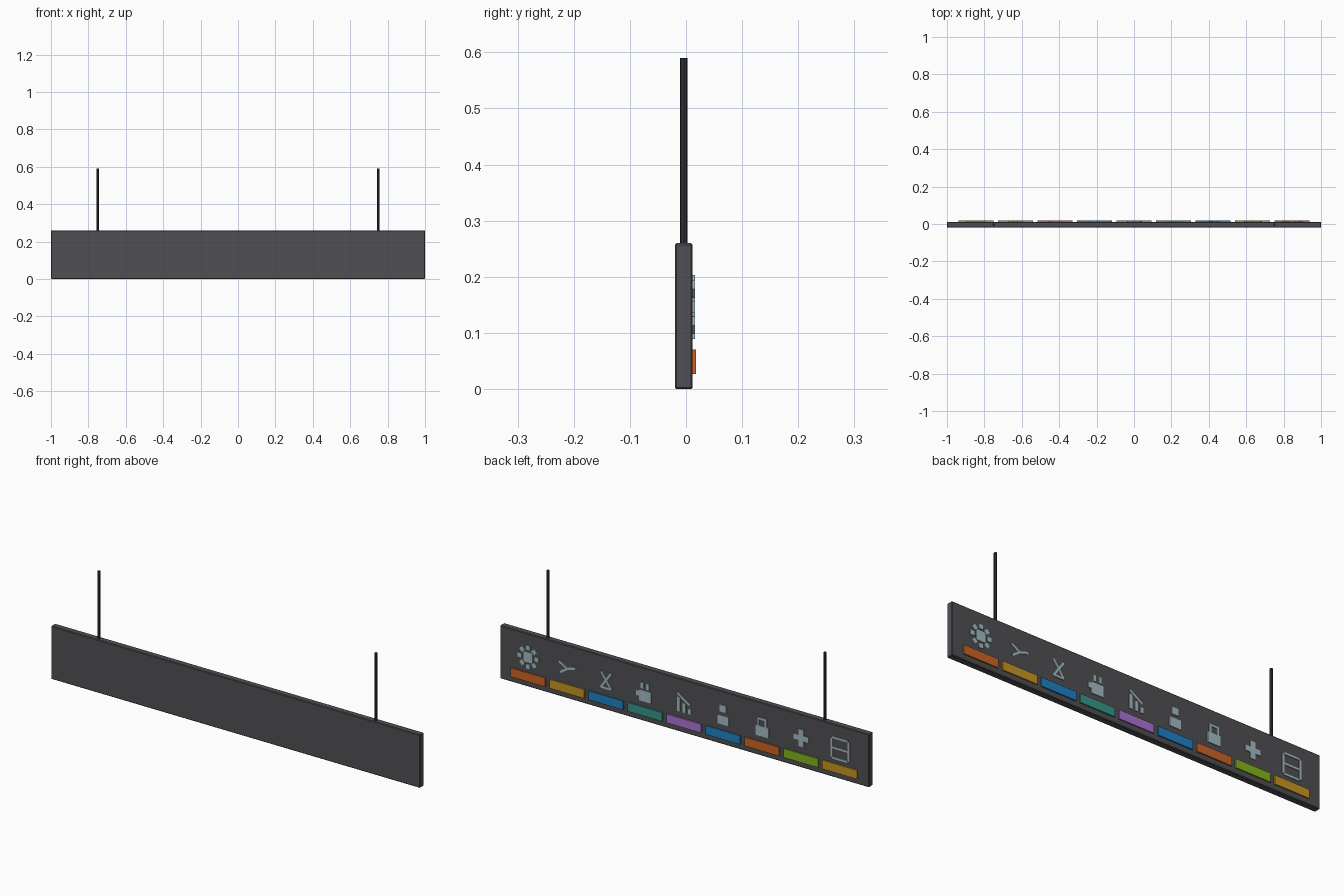
import bpy, bmesh, math
from mathutils import Matrix, Vector

if "Cube" in bpy.data.objects:
    bpy.data.objects.remove(bpy.data.objects["Cube"])


def mat(name, r, g, b):
    """Flat material from 0-255 sRGB values, stored as linear."""
    m = bpy.data.materials.new(name)
    lin = [(c / 255 / 12.92) if c < 10 else ((c / 255 + 0.055) / 1.055) ** 2.4 for c in (r, g, b)]
    m.diffuse_color = (*lin, 1)
    m.use_nodes = True
    m.node_tree.nodes["Principled BSDF"].inputs["Base Color"].default_value = m.diffuse_color
    return m


BOARD = mat("charcoal", 80, 79, 84)
ROD = mat("dark_metal", 52, 51, 54)
ICON = mat("pale_grey_blue", 162, 188, 194)
ORANGE = mat("orange", 205, 100, 36)
YELLOW = mat("mustard", 198, 150, 36)
BLUE = mat("blue", 30, 130, 195)
TEAL = mat("teal", 55, 150, 138)
PURPLE = mat("purple", 172, 115, 212)
GREEN = mat("green", 130, 182, 28)

FACE_Y = 0.012    # back face of the board, carrying the icons
ICON_Y = 0.016
BAR_Y = 0.018


def finish(name, bm, material):
    me = bpy.data.meshes.new(name)
    bm.to_mesh(me)
    bm.free()
    me.materials.append(material)
    ob = bpy.data.objects.new(name, me)
    bpy.context.collection.objects.link(ob)
    return ob


def add_box(bm, centre, size, turn=0):
    m = Matrix.Translation(centre) @ Matrix.Rotation(turn, 4, 'Y') @ Matrix.Diagonal((*size, 1))
    bmesh.ops.create_cube(bm, size=1, matrix=m)


def box(name, centre, size, material):
    bm = bmesh.new()
    add_box(bm, centre, size)
    return finish(name, bm, material)


def block(u, z, w, h, turn=0):
    """Icon piece: u runs to the viewer's right when seen from the back."""
    return (u, z, w, h, turn)


def line(u0, z0, u1, z1, t=0.011):
    """Icon stroke between two points."""
    d = Vector((u1 - u0, z1 - z0))
    return ((u0 + u1) / 2, (z0 + z1) / 2, d.length, t, math.atan2(d.y, d.x))


# Board
board = box("board", (0, -0.004, 0.13), (2, 0.032, 0.26), BOARD)
bev = board.modifiers.new("edge", 'BEVEL')
bev.width = 0.003
bev.segments = 1

# Hanging rods
for side, x in (("left", -0.75), ("right", 0.75)):
    bm = bmesh.new()
    bmesh.ops.create_cone(bm, cap_ends=True, segments=8, radius1=0.007, radius2=0.007,
                          depth=0.34, matrix=Matrix.Translation((x, -0.004, 0.42)))
    finish("hanging_rod_" + side, bm, ROD)

# Icon drawings, heights measured from the icon centre line
gear = [block(0, 0, 0.05, 0.05)]
for i in range(8):
    a = i * math.pi / 4
    gear.append(block(0.046 * math.cos(a), 0.046 * math.sin(a), 0.022, 0.022, a))
wrench = [line(0, 0, 0.045, 0.013), line(0, 0, -0.044, 0.026), line(0, 0, -0.038, -0.026)]
hourglass = [line(-0.027, 0.038, 0.027, -0.038), line(0.027, 0.038, -0.027, -0.038),
             line(-0.03, -0.038, 0.03, -0.038)]
mug = [block(0, -0.022, 0.064, 0.054), block(-0.04, -0.014, 0.018, 0.026),
       block(-0.016, 0.027, 0.014, 0.03), block(0.014, 0.027, 0.014, 0.03)]
chart = [block(u, -0.046 + h / 2, 0.015, h)
         for u, h in ((-0.03, 0.07), (0, 0.047), (0.03, 0.027))]
chart.append(line(-0.036, 0.042, 0.032, -0.002))
person = [block(0, 0.03, 0.036, 0.034), block(0, -0.026, 0.06, 0.044)]
padlock = [block(0, -0.024, 0.07, 0.05), block(-0.02, 0.018, 0.01, 0.036),
           block(0.02, 0.018, 0.01, 0.036), block(0, 0.036, 0.05, 0.01)]
cross = [block(0, 0, 0.082, 0.026), block(0, 0, 0.026, 0.084)]
shelf = [block(0, z, 0.084, 0.01) for z in (-0.05, 0, 0.05)]
shelf += [block(u, 0, 0.01, 0.094) for u in (-0.046, 0.046)]

# Icons and coloured bars, ordered from +x to -x
signs = [("gear", gear, ORANGE), ("wrench", wrench, YELLOW), ("hourglass", hourglass, BLUE),
         ("mug", mug, TEAL), ("chart", chart, PURPLE), ("person", person, BLUE),
         ("padlock", padlock, ORANGE), ("cross", cross, GREEN), ("shelf", shelf, YELLOW)]
base_y = FACE_Y - 0.002
for i, (name, pieces, colour) in enumerate(signs):
    x = 0.845 - i * 0.21125
    bm = bmesh.new()
    for u, z, w, h, turn in pieces:
        # u is mirrored into -x; rotation about +Y then matches the drawn angle
        add_box(bm, (x - u, (base_y + ICON_Y) / 2, 0.146 + z), (w, ICON_Y - base_y, h), turn)
    finish(name + "_icon", bm, ICON)
    box(name + "_bar", (x, (base_y + BAR_Y) / 2, 0.0485), (0.188, BAR_Y - base_y, 0.043), colour)
